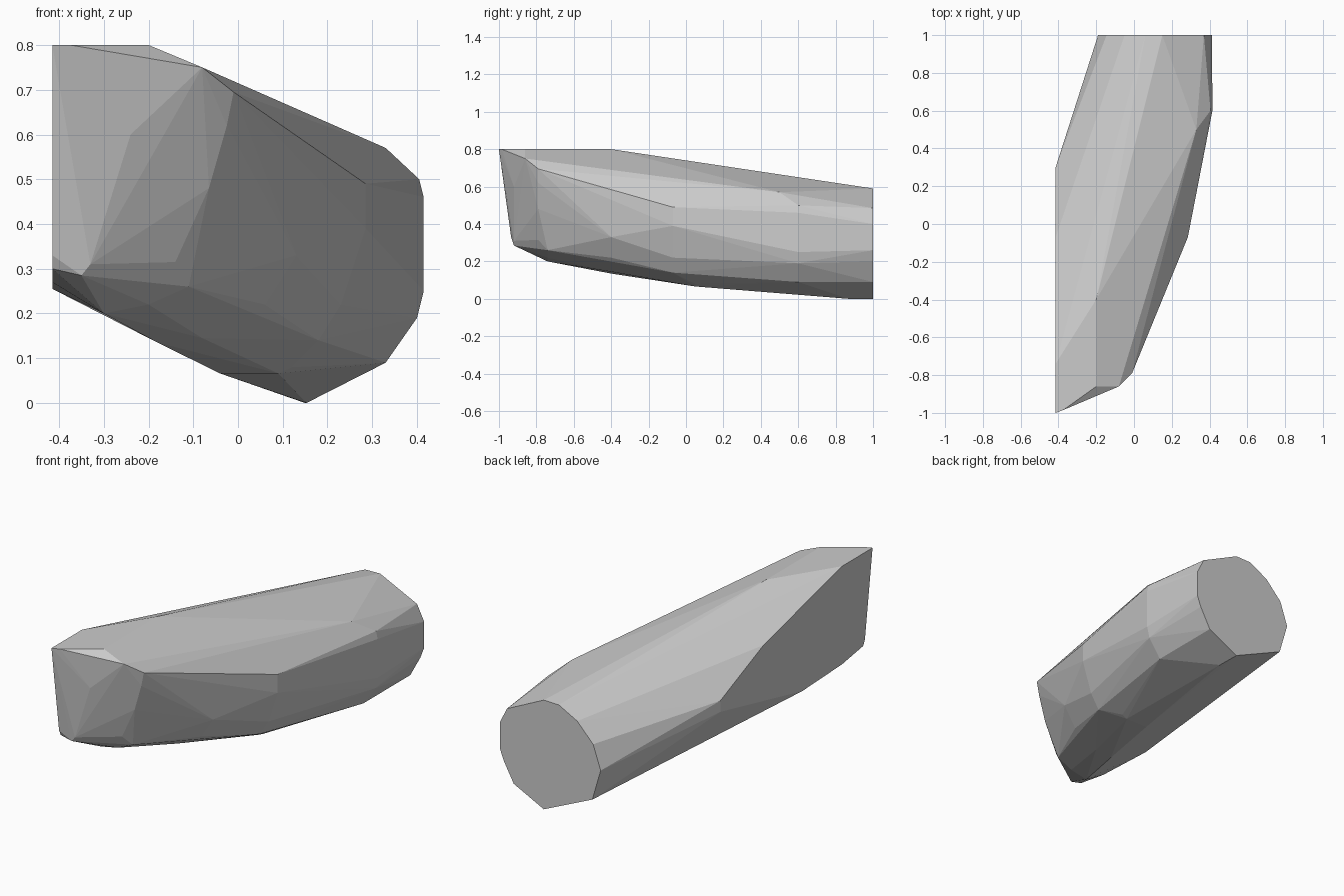
import bpy, bmesh, math

# Cross-sections as (x, z) points, keyed by position along y
sections = {
    1.0: [(.15, 0), (.33, .09), (.39, .2), (.413, .26), (.413, .40), (.37, .485), (.15, .59),
          (.06, .588), (-.05, .53), (-.145, .43), (-.19, .3), (-.14, .13)],
    .87: [(.153, 0)],
    .6: [(.33, .09), (.40, .19), (.415, .25), (.415, .46), (.405, .5)],
    .5: [(.33, .57), (.25, .595)],
    .3: [(-.415, .41), (-.415, .47)],
    .05: [(-.04, .066), (.09, .066), (.12, .08)],
    -.07: [(.285, .49), (.285, .39), (.23, .22), (.18, .14), (.18, .60), (-.415, .63)],
    -.4: [(-.2, .8), (-.18, .135), (-.08, .145), (.06, .22), (.13, .33), (.14, .46), (.10, .62), (-.415, .255)],
    -.74: [(-.3, .2), (-.415, .8), (-.415, .27), (-.2, .22), (-.11, .26)],
    -.79: [(-.01, .695), (-.025, .62), (-.065, .48), (-.14, .315)],
    -.86: [(-.2, .8), (-.08, .75)],
    -.92: [(-.35, .285), (-.415, .30), (-.24, .6), (-.33, .31)],
    -.935: [(-.415, .33)],
    -.985: [(-.375, .8)],
    -1.0: [(-.415, .8)],
}

# Faceted convex body stretched around the sections
bm = bmesh.new()
for y, ring in sections.items():
    for x, z in ring:
        bm.verts.new((x, y, z))
hull = bmesh.ops.convex_hull(bm, input=bm.verts[:])
spare = [v for v in bm.verts if not v.link_faces]
bmesh.ops.delete(bm, geom=spare, context='VERTS')

# Merge nearly coplanar triangles into the larger flat facets
bmesh.ops.dissolve_limit(bm, angle_limit=math.radians(1.5),
                         verts=bm.verts[:], edges=bm.edges[:])
bmesh.ops.recalc_face_normals(bm, faces=bm.faces[:])

mesh = bpy.data.meshes.new("faceted_block")
bm.to_mesh(mesh)
bm.free()
block = bpy.data.objects.new("faceted_block", mesh)
bpy.context.collection.objects.link(block)
